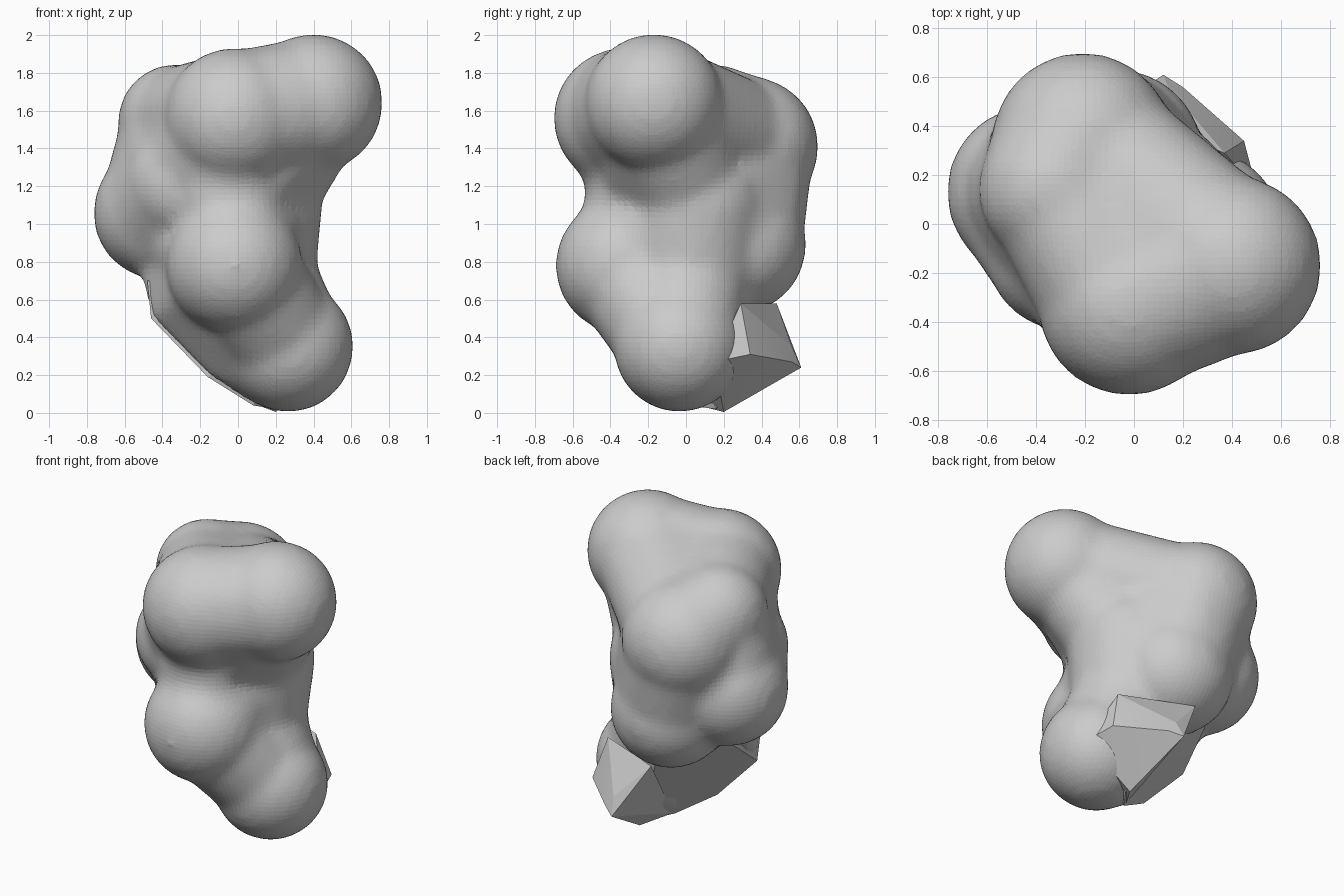
import bpy, bmesh, math
from mathutils import Vector, Matrix

cube = bpy.data.objects.get("Cube")
if cube:
    bpy.data.objects.remove(cube, do_unlink=True)

grey = bpy.data.materials.new("light_grey")
grey.use_nodes = True
grey.diffuse_color = (0.6, 0.6, 0.6, 1)
bsdf = grey.node_tree.nodes["Principled BSDF"]
bsdf.inputs["Base Color"].default_value = (0.6, 0.6, 0.6, 1)
bsdf.inputs["Roughness"].default_value = 0.7


def add_hull(target, balls=(), points=()):
    """Add the convex hull of some balls (x, y, z, radius) and points."""
    hull = bmesh.new()
    source = bmesh.new()
    for x, y, z, r in balls:
        bmesh.ops.create_icosphere(source, subdivisions=3, radius=r,
                                   matrix=Matrix.Translation((x, y, z)))
    for co in [v.co for v in source.verts] + [Vector(p) for p in points]:
        hull.verts.new(co)
    source.free()
    bmesh.ops.convex_hull(hull, input=hull.verts[:])
    loose = [v for v in hull.verts if not v.link_faces]
    bmesh.ops.delete(hull, geom=loose, context='VERTS')
    bmesh.ops.recalc_face_normals(hull, faces=hull.faces[:])
    part = bpy.data.meshes.new("part")
    hull.to_mesh(part)
    hull.free()
    target.from_mesh(part)
    bpy.data.meshes.remove(part)


def make_object(name, bm):
    mesh = bpy.data.meshes.new(name)
    bm.to_mesh(mesh)
    bm.free()
    mesh.materials.append(grey)
    obj = bpy.data.objects.new(name, mesh)
    bpy.context.collection.objects.link(obj)
    return obj


def smooth(obj, angle):
    bpy.ops.object.select_all(action='DESELECT')
    obj.select_set(True)
    bpy.context.view_layer.objects.active = obj
    bpy.ops.object.shade_smooth_by_angle(angle=math.radians(angle))


# Main lobes: x, y, z, radius
top_side = (0.40, -0.17, 1.64, 0.37)
top_front = (-0.02, -0.33, 1.56, 0.375)
front = (-0.02, -0.33, 0.78, 0.365)
bottom = (0.265, -0.035, 0.35, 0.35)
flank = (-0.41, 0.13, 1.06, 0.36)
upper_flank = (-0.33, 0.14, 1.54, 0.31)
back = (-0.21, 0.33, 1.41, 0.375)
lower_back = (-0.08, 0.27, 0.89, 0.37)
waist = (-0.05, -0.20, 1.17, 0.34)
core = (0.07, 0.05, 1.10, 0.38)
lower_core = (0.05, 0.03, 0.80, 0.37)
side_fill = (-0.28, -0.11, 1.21, 0.33)
lobes = (top_side, top_front, front, bottom, flank, upper_flank, back,
         lower_back, waist, core, lower_core, side_fill)

# Groups of lobes bridged by a hull, with the share of their radius used
webs = (
    ((top_side, top_front), 0.95),
    ((top_side, top_front, back), 0.89),
    ((top_front, back, upper_flank), 0.94),
    ((back, upper_flank), 0.99),
    ((top_side, core, waist), 0.83),
    ((top_front, waist, side_fill, upper_flank), 0.88),
    ((front, waist, core), 0.88),
    ((back, lower_back, core), 0.94),
    ((core, lower_core), 1.0),
    ((flank, lower_back, back), 0.85),
    ((upper_flank, flank, side_fill, waist), 0.92),
    ((flank, side_fill), 0.98),
    ((flank, front, lower_back), 0.74),
    ((front, bottom), 0.88),
    ((front, lower_back, lower_core), 0.92),
    ((bottom, lower_core), 0.9),
)

# Edge of the slanted underside, from the lowest point to the flank
rim = [(0.08, 0.0, 0.04), (-0.16, -0.10, 0.19), (-0.46, -0.09, 0.50)]


def inner(lobe, share):
    return (*lobe[:3], lobe[3] * share)


# Lobes and webs fused into one smooth body
bm = bmesh.new()
for lobe in lobes:
    add_hull(bm, [lobe])
for group, share in webs:
    add_hull(bm, [inner(lobe, share) for lobe in group])
add_hull(bm, [inner(front, 0.8), inner(bottom, 0.85), inner(flank, 0.5)], rim)
body = make_object("blob_body", bm)
remesh = body.modifiers.new("Fuse", 'REMESH')
remesh.mode = 'VOXEL'
remesh.voxel_size = 0.03
relax = body.modifiers.new("Relax", 'SMOOTH')
relax.factor = 0.5
relax.iterations = 14
smooth(body, 60)

# Steep flat cut across the underside
bm = bmesh.new()
add_hull(bm, points=rim + [
    (0.20, 0.16, 0.02), (-0.48, -0.10, 0.70), (-0.42, 0.20, 0.74),
    (-0.10, 0.43, 0.68), (0.25, 0.25, 0.60), (0.25, 0.0, 0.4)])
smooth(make_object("underside_cut", bm), 15)

# Faceted fin with its pointed rear corner
bm = bmesh.new()
add_hull(bm, points=[
    (0.12, 0.61, 0.24), (0.20, 0.20, 0.005), (0.08, 0.02, 0.05),
    (-0.08, 0.48, 0.58), (0.20, 0.56, 0.27), (0.14, 0.56, 0.35),
    (0.45, 0.34, 0.31), (0.50, 0.15, 0.27), (0.37, 0.29, 0.58)])
smooth(make_object("rear_fin", bm), 15)
